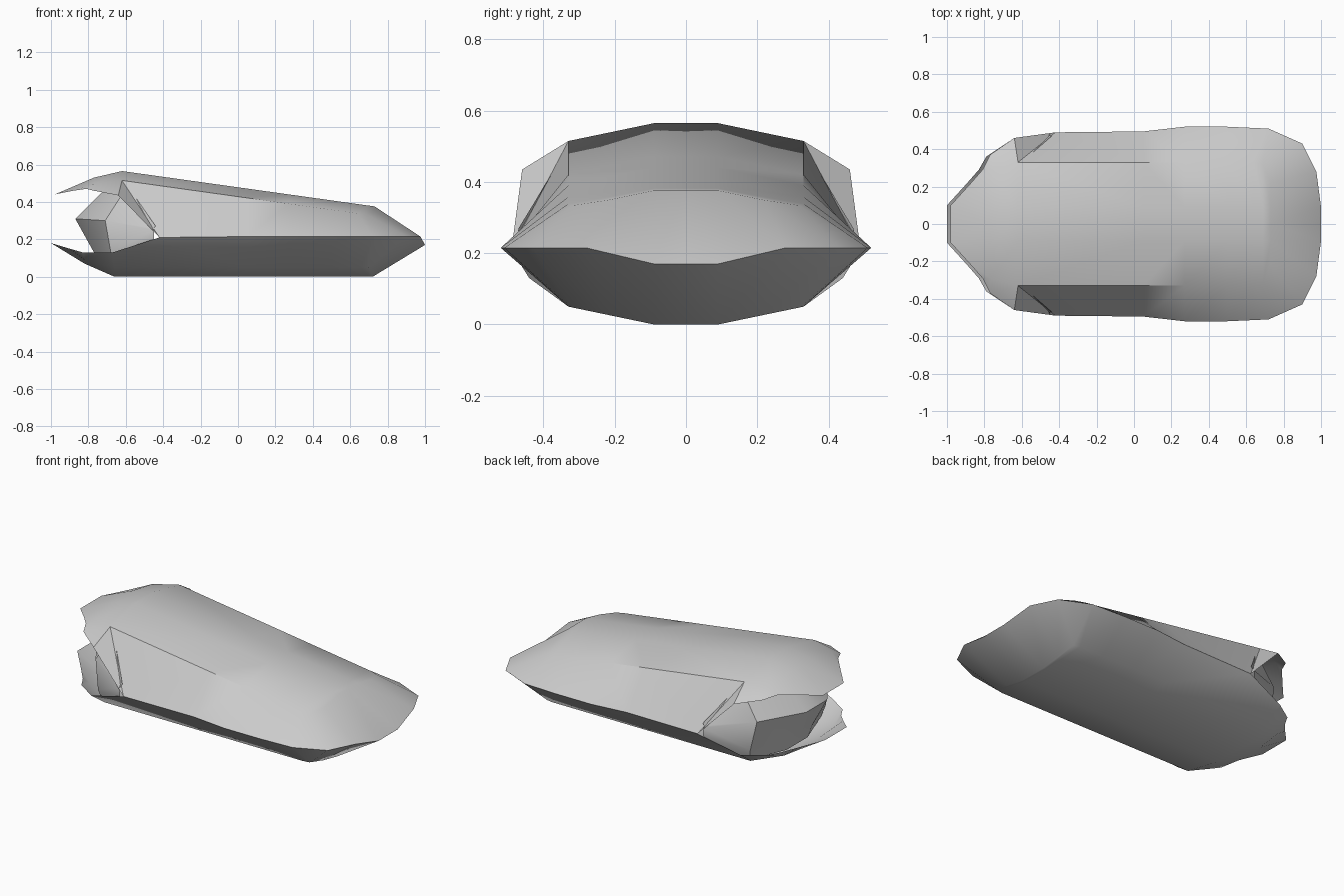
import bpy, bmesh, math

old = bpy.data.objects.get("Cube")
if old:
    bpy.data.objects.remove(old, do_unlink=True)


def make_material(name, colour):
    mat = bpy.data.materials.new(name)
    mat.use_nodes = True
    mat.diffuse_color = colour
    mat.node_tree.nodes["Principled BSDF"].inputs["Base Color"].default_value = colour
    return mat


grey = make_material("plain grey", (0.6, 0.6, 0.6, 1))


def loft_half(name, stations, sharp_angle):
    """Skin rows of points on the left half, close to the middle, then mirror."""
    bm = bmesh.new()
    made = {}

    def vert(point):
        key = tuple(round(c, 3) for c in point)
        if key not in made:
            made[key] = bm.verts.new(point)
        return made[key]

    rows = []
    for row in stations:
        inner = row[-1]
        rows.append([vert(p) for p in row] + [vert((inner[0], 0, inner[2]))])
    for first, second in zip(rows, rows[1:]):
        for i in range(len(first) - 1):
            ring = [first[i], first[i + 1], second[i + 1], second[i]]
            corners = list(dict.fromkeys(ring))
            if len(corners) > 2 and bm.faces.get(corners) is None:
                bm.faces.new(corners)
    bmesh.ops.recalc_face_normals(bm, faces=bm.faces)
    # Turn the skin so that its outside faces away from the middle of the craft
    facing = sum(f.normal.dot(f.calc_center_median() - centre) * f.calc_area()
                 for f in bm.faces)
    if facing < 0:
        bmesh.ops.reverse_faces(bm, faces=bm.faces)
    mesh = bpy.data.meshes.new(name)
    bm.to_mesh(mesh)
    bm.free()
    obj = bpy.data.objects.new(name, mesh)
    bpy.context.collection.objects.link(obj)
    mesh.materials.append(grey)
    mirror = obj.modifiers.new("mirror", "MIRROR")
    mirror.use_axis = (False, True, False)
    mirror.use_clip = True
    bpy.ops.object.select_all(action="DESELECT")
    obj.select_set(True)
    bpy.context.view_layer.objects.active = obj
    bpy.ops.object.modifier_apply(modifier=mirror.name)
    bpy.ops.object.shade_smooth_by_angle(angle=math.radians(sharp_angle))
    return obj


from mathutils import Vector
centre = Vector((0, 0, 0.25))
crown, shoulder, keel, chine = 0.09, 0.33, 0.09, 0.33


def roof_z(x):
    return 0.565 - 0.14 * (x + 0.62)


def roof_row(rim, x, side=shoulder):
    # Rim, shoulder and crown points of one station
    drop = 0.05 * (side - crown) / (shoulder - crown)
    return [rim, (x, side, roof_z(x) - drop), (x, crown, roof_z(x))]


def hull_row(rim, x, side=chine):
    # Rim, chine and keel points of one station
    rise = 0.05 * (side - keel) / (chine - keel)
    return [rim, (x, side, rise), (x, keel, 0)]


# Rim shared by roof and hull, from the rear doorway to the nose
rim = [(-0.42, 0.49, 0.21), (0.05, 0.495, 0.215), (0.27, 0.52, 0.215),
       (0.5, 0.52, 0.215), (0.72, 0.51, 0.215), (0.9, 0.43, 0.215),
       (0.975, 0.28, 0.215), (1, 0.09, 0.17), (1, 0, 0.17)]

# Roof with its overhanging rear canopy
tail = -0.62
canopy = [
    [(-0.81, 0.29, 0.47), (-0.88, 0.21, 0.46), (-0.98, 0.1, 0.44)],
    [(-0.77, 0.37, 0.46), (-0.77, 0.29, 0.495), (-0.77, crown, 0.53)],
    roof_row((-0.64, 0.46, 0.435), tail),
]
roof_x = [tail, 0.05, 0.27, 0.5, 0.64, 0.69, 0.73, 0.73, 0.73]
roof_side = [shoulder] * 5 + [0.32, 0.22, crown, 0]
roof = [roof_row(*args) for args in zip(rim, roof_x, roof_side)]
roof[-1] = [rim[-1]] + [(0.73, 0, roof_z(0.73))] * 2
loft_half("roof_shell", canopy + roof, 32)

# Hull with its raised rear lip
stern = -0.66
lip = [
    [(-0.83, 0.29, 0.13), (-0.9, 0.21, 0.15), (-1, 0.1, 0.18)],
    [(-0.79, 0.36, 0.13), (-0.82, 0.24, 0.09), (-0.82, keel, 0.07)],
    hull_row((-0.67, 0.44, 0.13), stern),
]
hull_x = [stern, 0.05, 0.27, 0.5, 0.66, 0.7, 0.72, 0.72, 0.72]
hull_side = [chine] * 5 + [0.32, 0.22, keel, 0]
hull = [hull_row(*args) for args in zip(rim, hull_x, hull_side)]
hull[-1] = [rim[-1]] + [(0.72, 0, 0)] * 2
loft_half("lower_hull", lip + hull, 32)

# Wedge-shaped bulkhead set inside the rear doorway
bulkhead = [
    [(-0.45, 0.47, 0.26), (-0.62, 0.33, 0.44), (-0.73, 0.1, 0.45)],
    [(-0.45, 0.48, 0.25), (-0.71, 0.34, 0.3), (-0.87, 0.1, 0.31)],
    [(-0.45, 0.48, 0.2), (-0.68, 0.36, 0.13), (-0.77, 0.1, 0.13)],
    [(-0.45, 0.47, 0.19), (-0.66, 0.34, 0.06), (-0.74, 0.1, 0.05)],
]
loft_half("rear_bulkhead", bulkhead, 30)

# Ceiling that joins the bulkhead to the underside of the roof
ceiling = [bulkhead[0],
           [(-0.44, 0.47, 0.27), (-0.6, 0.33, 0.5), (-0.61, 0.1, 0.555)]]
loft_half("doorway_ceiling", ceiling, 30)
